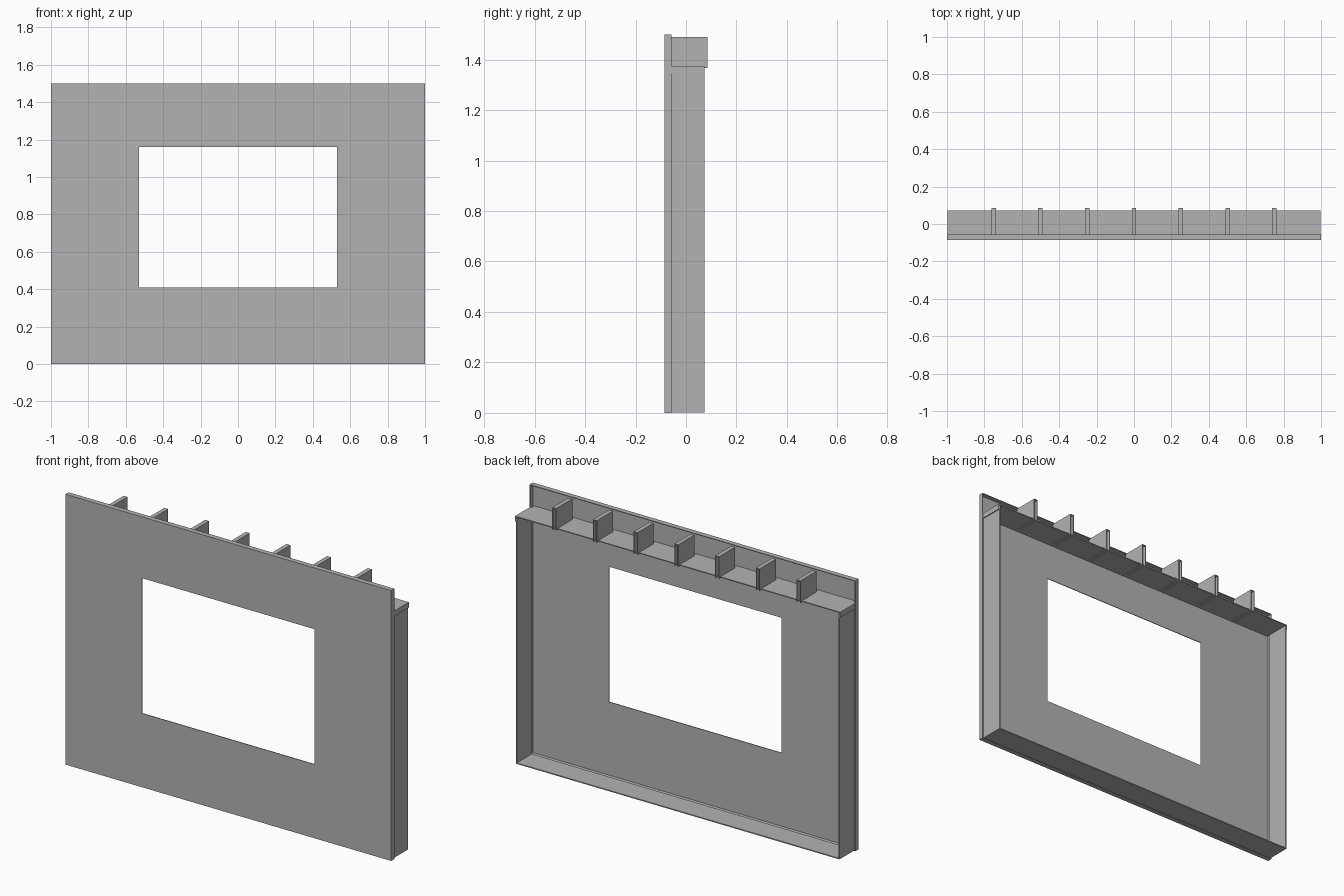
import bpy
import bmesh

cube = bpy.data.objects.get("Cube")
if cube:
    bpy.data.objects.remove(cube, do_unlink=True)

# Single metal colour
metal = bpy.data.materials.new("grey_metal")
grey = (0.45, 0.45, 0.45, 1.0)
metal.diffuse_color = grey
metal.use_nodes = True
metal.node_tree.nodes["Principled BSDF"].inputs["Base Color"].default_value = grey


def finish(name, bm, thickness):
    """Turn a sheet into an object with thickness on its inner side."""
    mesh = bpy.data.meshes.new(name)
    bm.to_mesh(mesh)
    bm.free()
    mesh.materials.append(metal)
    obj = bpy.data.objects.new(name, mesh)
    bpy.context.collection.objects.link(obj)
    solid = obj.modifiers.new("sheet_thickness", "SOLIDIFY")
    solid.thickness = thickness
    solid.offset = -1
    solid.use_even_offset = True
    return obj


def folded_sheet(name, profile, y0, y1, thickness):
    """Sheet bent along an x-z profile, running from y0 to y1."""
    bm = bmesh.new()
    front = [bm.verts.new((x, y0, z)) for x, z in profile]
    back = [bm.verts.new((x, y1, z)) for x, z in profile]
    for i in range(len(profile) - 1):
        bm.faces.new((front[i], front[i + 1], back[i + 1], back[i]))
    return finish(name, bm, thickness)


FRONT, FOLD, BACK = -0.085, -0.057, 0.073
HEIGHT = 1.5

# Front panel: sheet with a window opening and edges folded back
bm = bmesh.new()
xs = (-1.0, -0.53, 0.53, 1.0)
zs = (0.0, 0.41, 1.16, HEIGHT)
grid = [[bm.verts.new((x, FRONT, z)) for x in xs] for z in zs]
for r in range(3):
    for c in range(3):
        if (r, c) != (1, 1):
            bm.faces.new((grid[r][c], grid[r][c + 1],
                          grid[r + 1][c + 1], grid[r + 1][c]))


def on_rim(edge):
    a, b = (v.co for v in edge.verts)
    return ((a.x == b.x and abs(a.x) == 1.0)
            or (a.z == b.z and a.z in (0.0, HEIGHT)))


rim = [e for e in bm.edges if on_rim(e)]
folded = bmesh.ops.extrude_edge_only(bm, edges=rim)["geom"]
for v in folded:
    if isinstance(v, bmesh.types.BMVert):
        v.co.y = FOLD
bmesh.ops.recalc_face_normals(bm, faces=bm.faces)
bm.normal_update()
sheet_face = next(f for f in bm.faces if abs(f.normal.y) > 0.5)
if sheet_face.normal.y > 0:
    bmesh.ops.reverse_faces(bm, faces=bm.faces)
finish("front_panel", bm, 0.004)

# Side and bottom flanges as one folded strip
folded_sheet("side_and_bottom_flange",
             [(0.993, 1.367), (0.993, 0.002), (-0.993, 0.002), (-0.993, 1.367)],
             FOLD, BACK, 0.006)

# Top shelf with its ends turned down over the side flanges
folded_sheet("top_shelf",
             [(-0.998, 1.345), (-0.998, 1.375), (0.998, 1.375), (0.998, 1.345)],
             FOLD, BACK, 0.005)

# Closing strip between panel and shelf
folded_sheet("shelf_joint", [(-0.99, 1.375), (0.99, 1.375)],
             FRONT + 0.004, FOLD, 0.005)

# Row of folded channel ribs standing on the shelf
for i in range(-3, 4):
    x = i * 0.25
    folded_sheet(f"shelf_rib_{i + 4}",
                 [(x - 0.012, 1.367), (x - 0.012, 1.49),
                  (x + 0.012, 1.49), (x + 0.012, 1.367)],
                 FOLD, 0.085, 0.004)
